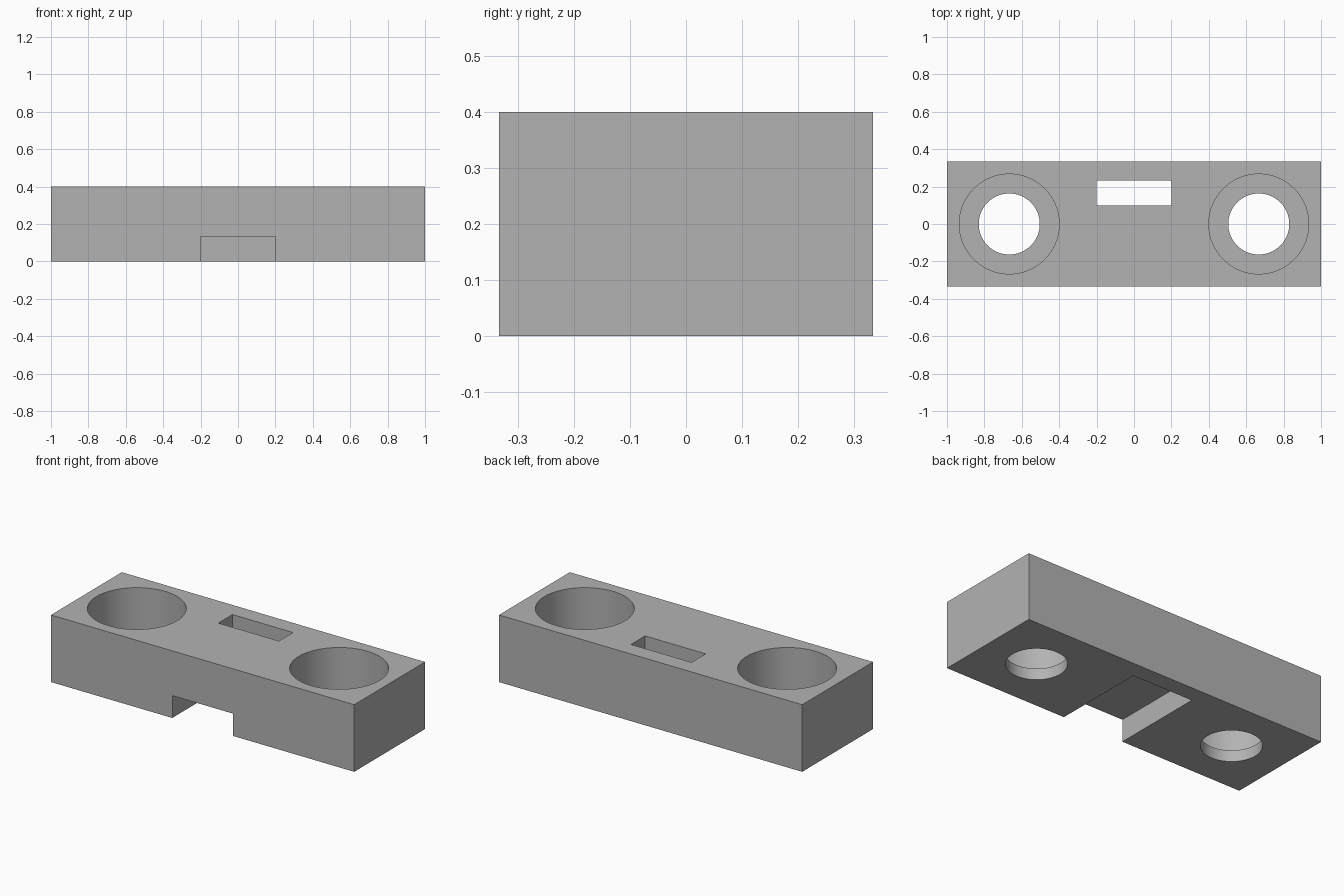
import bpy
import bmesh
from math import radians, tau
from mathutils import Matrix, Vector

default = bpy.data.objects.get("Cube")
if default:
    bpy.data.objects.remove(default, do_unlink=True)

LENGTH, DEPTH, HEIGHT = 2.0, 0.667, 0.4
OVER = 0.1  # how far cutters reach past the block
SEGMENTS = 96

# Single plain grey material
grey = bpy.data.materials.new("plain_grey")
grey.use_nodes = True
colour = (0.45, 0.45, 0.45, 1)
grey.diffuse_color = colour
grey.node_tree.nodes["Principled BSDF"].inputs["Base Color"].default_value = colour


def make_object(name, bm):
    bmesh.ops.recalc_face_normals(bm, faces=bm.faces)
    mesh = bpy.data.meshes.new(name)
    bm.to_mesh(mesh)
    bm.free()
    mesh.materials.append(grey)
    obj = bpy.data.objects.new(name, mesh)
    bpy.context.collection.objects.link(obj)
    return obj


def extruded_profile(name, profile, half_width):
    """Extrude a closed (y, z) profile along x."""
    bm = bmesh.new()
    face = bm.faces.new([bm.verts.new((-half_width, y, z)) for y, z in profile])
    result = bmesh.ops.extrude_face_region(bm, geom=[face])
    moved = [v for v in result["geom"] if isinstance(v, bmesh.types.BMVert)]
    bmesh.ops.translate(bm, verts=moved, vec=(2 * half_width, 0, 0))
    return make_object(name, bm)


def turned_profile(name, profile, x):
    """Spin an (r, z) profile that starts and ends on the axis."""
    bm = bmesh.new()
    verts = [bm.verts.new((r, 0, z)) for r, z in profile]
    edges = [bm.edges.new(pair) for pair in zip(verts, verts[1:])]
    bmesh.ops.spin(bm, geom=verts + edges, cent=(0, 0, 0), axis=(0, 0, 1),
                   angle=tau, steps=SEGMENTS)
    bmesh.ops.remove_doubles(bm, verts=bm.verts, dist=0.0001)
    bmesh.ops.translate(bm, verts=bm.verts, vec=(x, 0, 0))
    return make_object(name, bm)


# Main block
bm = bmesh.new()
bmesh.ops.create_cube(bm, size=1, matrix=Matrix.Translation(Vector((0, 0, HEIGHT / 2)))
                      @ Matrix.Diagonal((LENGTH, DEPTH, HEIGHT, 1)))
block = make_object("mounting_block", bm)

# Front underside notch joined to the vertical slot
front, slot_front, slot_back, roof = -DEPTH / 2 - OVER, 0.1, 0.233, 0.133
cutters = [extruded_profile("notch_and_slot_cutter", [
    (front, -OVER), (slot_back, -OVER), (slot_back, HEIGHT + OVER),
    (slot_front, HEIGHT + OVER), (slot_front, roof), (front, roof)], 0.2)]

# Counterbored holes at both ends
bore, recess, ledge = 0.163, 0.267, 0.067
for side, x in (("left", 0.667), ("right", -0.667)):
    cutters.append(turned_profile(side + "_hole_cutter", [
        (0, -OVER), (bore, -OVER), (bore, ledge), (recess, ledge),
        (recess, HEIGHT + OVER), (0, HEIGHT + OVER)], x))

# Cut the block, then drop the cutters
bpy.ops.object.select_all(action="DESELECT")
block.select_set(True)
bpy.context.view_layer.objects.active = block
for cutter in cutters:
    cutter.hide_render = True
    cut = block.modifiers.new(cutter.name, "BOOLEAN")
    cut.operation = "DIFFERENCE"
    cut.solver = "EXACT"
    cut.object = cutter
    bpy.ops.object.modifier_apply(modifier=cut.name)
for cutter in cutters:
    bpy.data.objects.remove(cutter, do_unlink=True)

bpy.ops.object.shade_smooth_by_angle(angle=radians(30))
